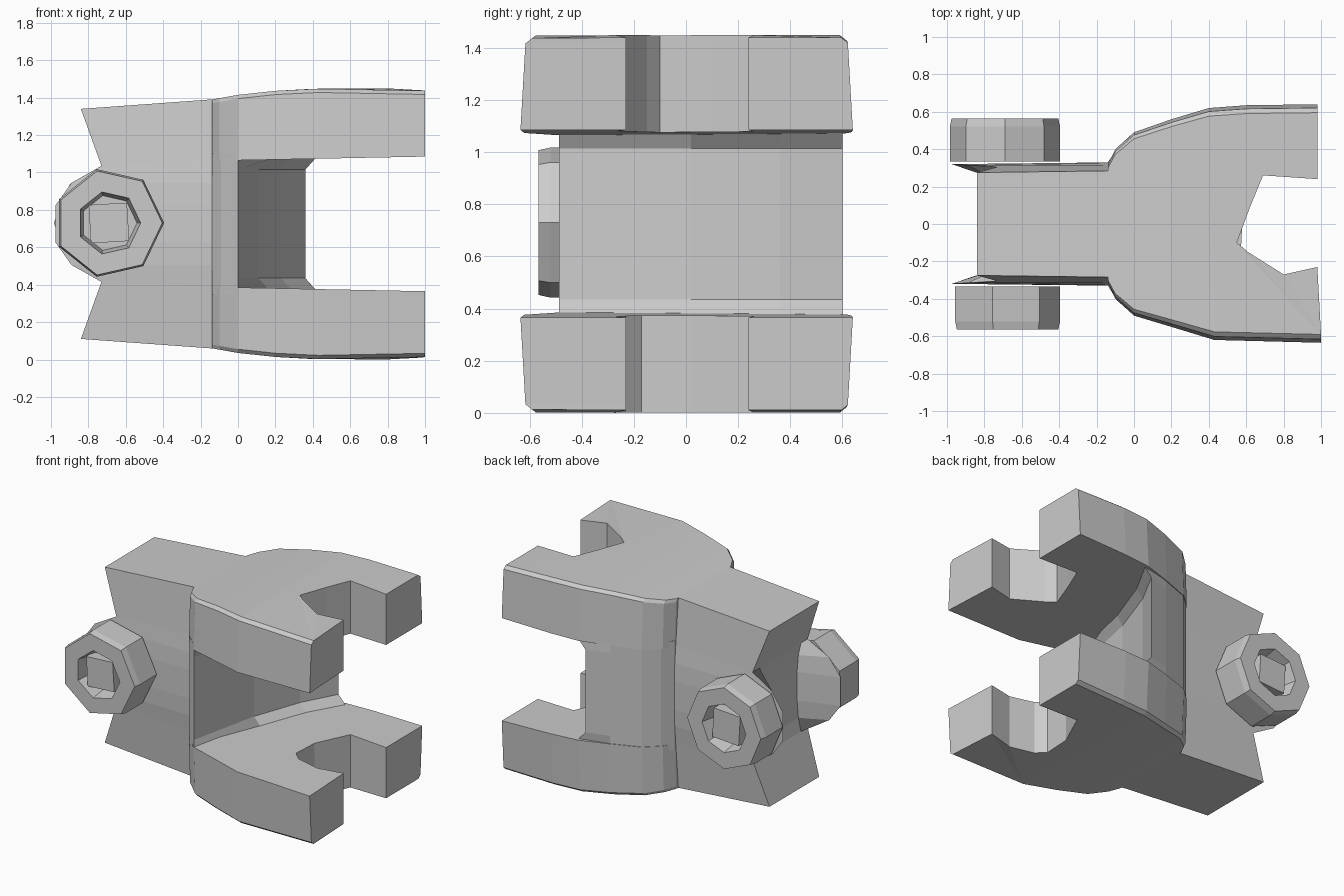
import bpy, bmesh, math
from mathutils import Vector
from mathutils.geometry import tessellate_polygon

if "Cube" in bpy.data.objects:
    bpy.data.objects.remove(bpy.data.objects["Cube"])

MID = 0.725  # height of the horizontal symmetry plane


def loft(name, rings):
    """Skin a list of equal-length closed rings and cap both ends."""
    bm = bmesh.new()
    vs = [[bm.verts.new(p) for p in r] for r in rings]
    n = len(vs[0])
    for a, b in zip(vs, vs[1:]):
        for i in range(n):
            j = (i + 1) % n
            bm.faces.new((a[i], a[j], b[j], b[i]))
    for tri in tessellate_polygon([[Vector(p) for p in rings[0]]]):
        bm.faces.new([vs[0][i] for i in tri])
        bm.faces.new([vs[-1][i] for i in tri])
    bmesh.ops.recalc_face_normals(bm, faces=bm.faces)
    me = bpy.data.meshes.new(name)
    bm.to_mesh(me)
    bm.free()
    ob = bpy.data.objects.new(name, me)
    bpy.context.collection.objects.link(ob)
    return ob


def interp(x, table):
    for (x0, v0), (x1, v1) in zip(table, table[1:]):
        if x <= x1:
            return v0 + (v1 - v0) * (x - x0) / (x1 - x0)
    return table[-1][1]


# Rear block: notched back with two thin rounded lugs beside the notch
# (back z, front z, lug x, notch x, half width)
levels = [(0.615, 0.67, 0.84, 0.84, 0.285), (0.31, 0.34, 0.73, 0.73, 0.315),
          (0.22, 0.22, 0.89, 0.71, 0.325), (0.10, 0.10, 0.975, 0.70, 0.33)]
rings = []
for s, group in ((-1, levels), (1, levels[::-1])):
    for zb, zf, xl, xc, w in group:
        zf, zb = MID + s * zf, MID + s * zb
        rings.append([(-0.08, -w, zf), (-0.08, w, zf), (-xl, w - 0.01, zb),
                      (-xc, 0.23, zb), (-xc, -0.23, zb), (-xl, 0.01 - w, zb)])
body = loft("clevis_body", rings)

# Two forked jaws, each with its own slot shape
side_front = [(-0.14, -0.32), (-0.10, -0.40), (0, -0.49), (0.2, -0.55), (0.43, -0.62),
              (1.0, -0.635), (0.98, -0.23), (0.80, -0.27)]
side_back = [(0.69, 0.26), (0.98, 0.24), (0.98, 0.64), (0.6, 0.635),
             (0.4, 0.62), (0.2, 0.56), (0, 0.49), (-0.10, 0.40), (-0.14, 0.32)]
slots = {"upper_jaw": [(0.61, -0.15), (0.55, -0.10), (0.62, 0.09)],
         "lower_jaw": [(0.63, -0.23), (0.57, -0.17), (0.58, 0.02)]}
outer = [(-0.14, 0.665), (0, 0.69), (0.3, 0.722), (0.9, 0.725), (1.0, 0.712)]


def squeeze(y, k):
    return y * k if abs(y) > 0.3 else y


parts = []
for name, s in (("upper_jaw", 1), ("lower_jaw", -1)):
    jaw = side_front + slots[name] + side_back
    inner = [(x, y, MID + s * (0.34 + 0.02 * min(1, max(0, x)))) for x, y in jaw]
    edge = [(x, squeeze(y, 0.97), MID + s * (interp(x, outer) - 0.02)) for x, y in jaw]
    cap = [(x, squeeze(y, 0.93), MID + s * interp(x, outer)) for x, y in jaw]
    parts.append(loft(name, [inner, edge, cap]))

# Slanted pillar joining the jaws, flared where it meets them
pillar = [(-0.14, -0.33), (-0.09, -0.41), (0, -0.488), (0.11, 0.02), (0.23, 0.36),
          (0.36, 0.60), (0.2, 0.555), (0, 0.485), (-0.09, 0.405), (-0.14, 0.33)]
rings = []
for z, flare in ((-0.38, 0.08), (-0.29, 0), (0.29, 0), (0.38, 0.08)):
    rings.append([(x + (flare if i in (3, 4, 5) else 0), y, MID + z)
                  for i, (x, y) in enumerate(pillar)])
parts.append(loft("jaw_pillar", rings))

# Fuse jaws and pillar into the body
bpy.context.view_layer.objects.active = body
for part in parts:
    mod = body.modifiers.new("fuse", 'BOOLEAN')
    mod.operation = 'UNION'
    mod.solver = 'EXACT'
    mod.object = part
    bpy.ops.object.modifier_apply(modifier=mod.name)
    bpy.data.objects.remove(part)

# Faceted nuts with recesses and square bolt ends on both sides
CX, CZ = -0.69, 0.73


def ring(r, y, n, turn):
    return [(CX + r * math.cos(turn + i * math.tau / n), y,
             CZ + r * math.sin(turn + i * math.tau / n)) for i in range(n)]


for name, s, n in (("front", -1, 7), ("back", 1, 8)):
    loft(name + "_nut", [ring(r, s * y, n, 0) for r, y in
                         ((0.295, 0.335), (0.295, 0.52), (0.285, 0.565),
                          (0.17, 0.565), (0.15, 0.46))])
    loft(name + "_bolt_end", [ring(0.145, s * y, 4, math.pi / 4 + 0.06)
                              for y in (0.45, 0.54)])
